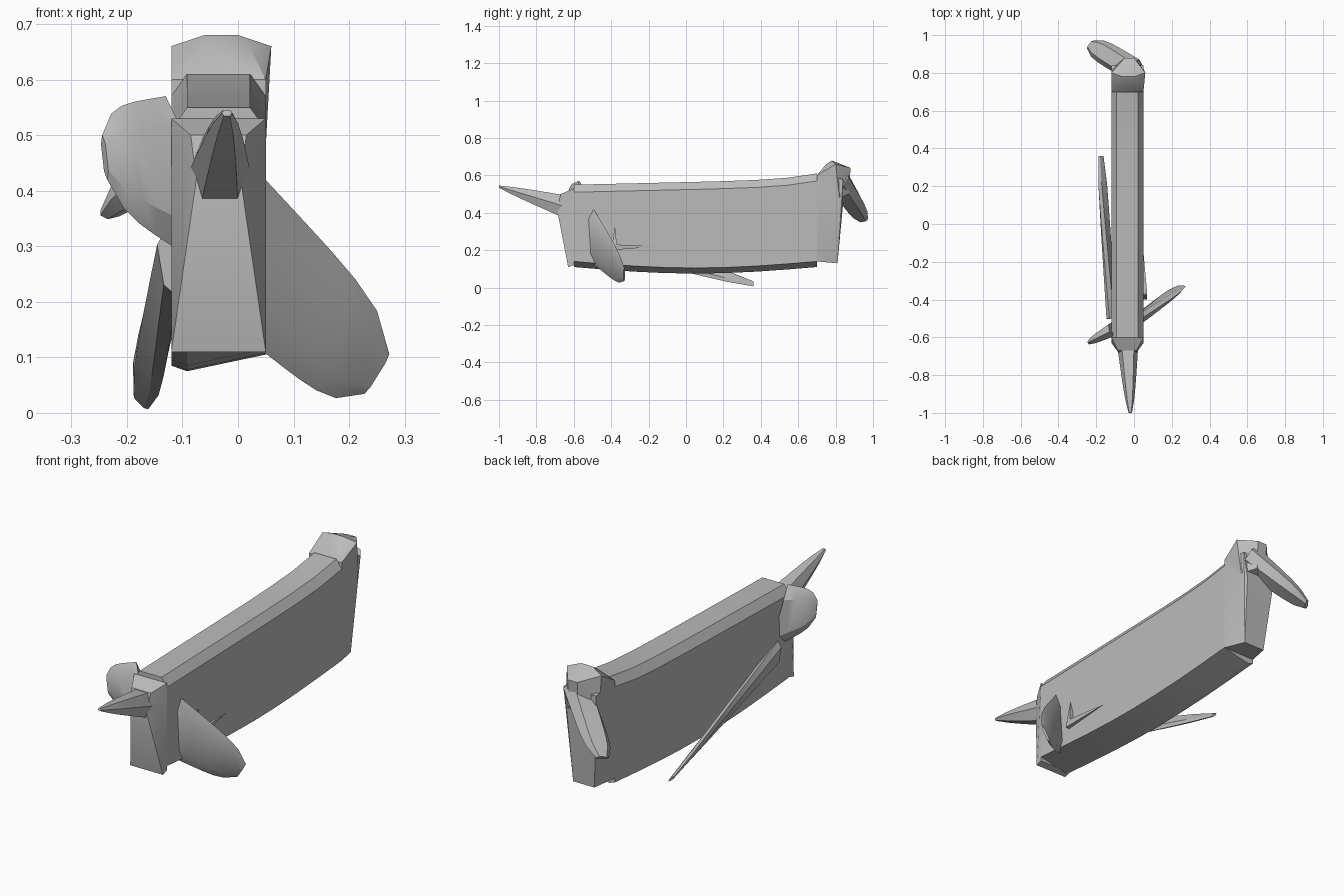
import bpy
import bmesh
import math
from mathutils import Vector

cube = bpy.data.objects.get("Cube")
if cube:
    bpy.data.objects.remove(cube, do_unlink=True)

grey = bpy.data.materials.new("plain grey")
grey.use_nodes = True
colour = (0.5, 0.5, 0.5, 1)
grey.diffuse_color = colour
grey.node_tree.nodes["Principled BSDF"].inputs["Base Color"].default_value = colour

# Shared limits of the slab-like body
RIGHT, LEFT = -0.12, 0.05
MIDDLE = (LEFT + RIGHT) / 2
FRONT, REAR = -0.6, 0.7


def finish(name, bm):
    """Turn a bmesh into a shaded object."""
    bmesh.ops.recalc_face_normals(bm, faces=bm.faces)
    mesh = bpy.data.meshes.new(name)
    bm.to_mesh(mesh)
    bm.free()
    mesh.materials.append(grey)
    obj = bpy.data.objects.new(name, mesh)
    bpy.context.collection.objects.link(obj)
    bpy.ops.object.select_all(action="DESELECT")
    obj.select_set(True)
    bpy.context.view_layer.objects.active = obj
    bpy.ops.object.shade_smooth_by_angle(angle=math.radians(30))


def loft(name, rings):
    """Skin a row of closed rings and cap both ends."""
    bm = bmesh.new()
    rows = [[bm.verts.new(point) for point in ring] for ring in rings]
    count = len(rows[0])
    for near, far in zip(rows, rows[1:]):
        for i in range(count):
            j = (i + 1) % count
            bm.faces.new((near[i], near[j], far[j], far[i]))
    bm.faces.new(rows[0])
    bm.faces.new(rows[-1])
    finish(name, bm)


def hull(name, points):
    """Wrap a few corner points in a convex skin."""
    bm = bmesh.new()
    for point in points:
        bm.verts.new(point)
    result = bmesh.ops.convex_hull(bm, input=bm.verts)
    loose = [item for item in result["geom_interior"] if isinstance(item, bmesh.types.BMVert)]
    bmesh.ops.delete(bm, geom=loose, context="VERTS")
    finish(name, bm)


def across(y, z, left=LEFT, right=RIGHT):
    """A level pair of points, one on each flank."""
    return [(right, y, z), (left, y, z)]


def blade(name, root, tip, root_half, tip_half, thickness, thinning=0.5, steps=6):
    """A lens-shaped fin tapering from root to a rounded tip."""
    root, tip = Vector(root), Vector(tip)
    root_half, tip_half = Vector(root_half), Vector(tip_half)
    rings = []
    for step in range(steps + 1):
        t = step / steps
        rounding = math.sqrt(1 - 0.8 * t ** 6)
        centre = root.lerp(tip, t)
        half = root_half.lerp(tip_half, t) * rounding
        normal = (tip - root).cross(half).normalized()
        normal *= thickness / 2 * (1 - thinning * t) * rounding
        ridge = half * 0.6
        rings.append([centre + offset for offset in
                      (half, ridge + normal, normal - ridge,
                       -half, -ridge - normal, ridge - normal)])
    loft(name, rings)


def body_ring(t):
    """Flat flanks, a softly rounded back and a sagging belly."""
    y = FRONT + (REAR - FRONT) * t
    belly = 0.11 - 0.035 * math.sin(math.pi * t)
    back = 0.55 + 0.03 * t + 0.03 * t ** 8
    shoulder = back - 0.04
    width = LEFT - RIGHT
    inset = width / 6
    return [(RIGHT, y, belly + 0.01), (RIGHT + inset, y, belly),
            (LEFT, y, belly + 0.03), (LEFT, y, shoulder),
            (LEFT - inset, y, back), (RIGHT + inset, y, back), (RIGHT, y, shoulder)]


loft("body", [body_ring(step / 8) for step in range(9)])

# Bulging front end with a recessed middle
hull("front_end", across(FRONT, 0.12) + across(FRONT, 0.53)
     + across(FRONT - 0.03, 0.11)
     + across(FRONT - 0.09, 0.42, MIDDLE + 0.04, MIDDLE - 0.04)
     + across(FRONT - 0.07, 0.5, MIDDLE + 0.05, MIDDLE - 0.05))

# Rear end, narrowed towards its lower edge
hull("rear_end", across(REAR, 0.14) + across(REAR, 0.6)
     + across(0.81, 0.13, 0.02, -0.09)
     + across(0.84, 0.45, 0.03) + across(0.84, 0.58))

# Raised stump over the rear end
hull("rear_stump", across(REAR, 0.6) + across(0.82, 0.48)
     + across(0.8, 0.66, 0.06) + across(0.75, 0.66, 0.02, -0.06)
     + across(0.78, 0.68, 0, -0.06) + across(0.88, 0.64, 0, -0.05)
     + across(0.87, 0.5, 0, -0.05))

# Tail blade sweeping out to the right and down
blade("tail_blade", (-0.01, 0.82, 0.57), (-0.23, 0.95, 0.36),
      (0.04, 0.05, 0.02), (0.04, 0.05, 0.01), 0.1)

# Long upturned snout
blade("snout", (MIDDLE, FRONT, 0.42), (-0.02, -1, 0.54),
      (0.06, 0, 0), (0.02, 0, 0), 0.13, thinning=0.8)

# Broad lower fin on the left
blade("left_fin", (0.03, -0.5, 0.28), (0.25, -0.33, 0.07),
      (0.01, 0, 0.15), (0.05, 0, 0.08), 0.05)

# Thin splinters trailing behind the left fin
for name, end in (("long_splinter", (LEFT, -0.15, 0.22)),
                  ("short_splinter", (LEFT + 0.01, -0.38, 0.33))):
    hull(name, across(-0.4, 0.2, LEFT + 0.02, LEFT - 0.01)
         + across(-0.37, 0.23, LEFT + 0.02, LEFT - 0.01) + [end])

# Rounded upper fin on the right
blade("right_upper_fin", (-0.1, -0.55, 0.42), (-0.24, -0.63, 0.46),
      (-0.03, -0.02, 0.15), (-0.01, 0, 0.09), 0.07)

# Long swept lower fin on the right
blade("right_lower_fin", (-0.12, -0.5, 0.27), (-0.175, 0.36, 0.02),
      (-0.01, 0, 0.06), (-0.03, 0, 0.03), 0.04)
